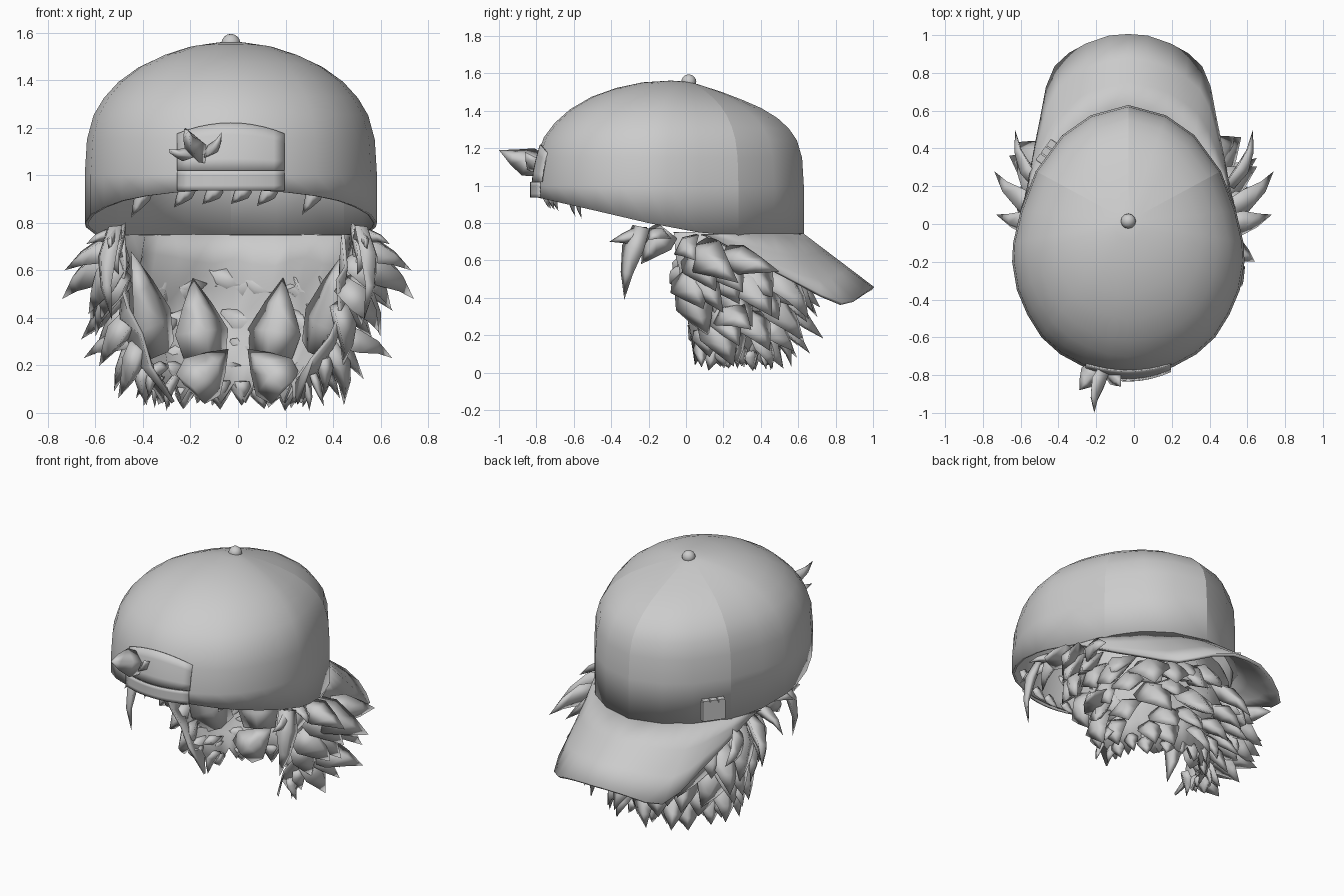
import bpy, bmesh, math, random
from mathutils import Vector, Matrix

random.seed(4)
cube = bpy.data.objects.get("Cube")
if cube:
    bpy.data.objects.remove(cube)

CX, APEX_Y = -0.03, 0.015

grey = bpy.data.materials.new("plain_grey")
grey.use_nodes = True
grey.diffuse_color = (0.6, 0.6, 0.6, 1)
grey.node_tree.nodes["Principled BSDF"].inputs["Base Color"].default_value = (0.6, 0.6, 0.6, 1)


def finish(name, bm, thickness=0, offset=-1, angle=None):
    """Turn a bmesh into a smooth object, optionally given thickness."""
    bmesh.ops.recalc_face_normals(bm, faces=bm.faces)
    for f in bm.faces:
        f.smooth = True
    if angle:
        for e in bm.edges:
            if len(e.link_faces) == 2 and e.calc_face_angle() > math.radians(angle):
                e.smooth = False
    me = bpy.data.meshes.new(name)
    bm.to_mesh(me)
    bm.free()
    me.materials.append(grey)
    ob = bpy.data.objects.new(name, me)
    bpy.context.scene.collection.objects.link(ob)
    if thickness:
        mod = ob.modifiers.new("thickness", "SOLIDIFY")
        mod.thickness = thickness
        mod.offset = offset


def grid(bm, rows, closed=False):
    """Skin rows of points with quads."""
    vs = [[bm.verts.new(p) for p in row] for row in rows]
    n = len(rows[0])
    for a, b in zip(vs, vs[1:]):
        for i in range(n if closed else n - 1):
            j = (i + 1) % n
            bm.faces.new((a[i], a[j], b[j], b[i]))
    return vs


def interp(table, x):
    """Linear lookup in rows sorted by their first value."""
    for a, b in zip(table, table[1:]):
        if x <= b[0]:
            t = max(0, (x - a[0]) / (b[0] - a[0]))
            return [p + (q - p) * t for p, q in zip(a[1:], b[1:])]
    return list(table[-1][1:])


def spike(bm, base, tip, width, bend=0.1, normal=None):
    """A flattened, curved lock of hair."""
    base, tip = Vector(base), Vector(tip)
    d = tip - base
    n = Vector(normal) if normal else Vector((base.x - CX, base.y - 0.1, 0.05))
    side = d.cross(n).normalized()
    n = side.cross(d).normalized()
    rings = []
    for t, w in ((0, 0.8), (0.3, 1), (0.65, 0.55)):
        c = base + d * t + n * (bend * d.length * math.sin(math.pi * t))
        rings.append([c + side * width * w / 2, c + n * width * w * 0.25,
                      c - side * width * w / 2, c - n * width * w * 0.2])
    vs = grid(bm, rings, True)
    end = bm.verts.new(tip)
    for i in range(4):
        bm.faces.new((vs[-1][i], vs[-1][(i + 1) % 4], end))
    bm.faces.new(vs[0])


# Cap crown: egg-shaped outline scaled towards the apex
half = [(0, .63), (.2, .575), (.35, .47), (.49, .28), (.57, .07), (.61, -.1),
        (.615, -.2), (.59, -.35), (.535, -.48), (.46, -.6), (.36, -.69),
        (.24, -.755), (.12, -.795), (0, -.81)]
outline = half + [(-x, y) for x, y in half[-2:0:-1]]
rim = [(-.81, .94), (-.5, .87), (-.2, .80), (.1, .745), (.35, .725), (.63, .735)]
levels = [(1, None), (1, 1.0), (.985, 1.15), (.94, 1.25), (.87, 1.32), (.77, 1.385),
          (.63, 1.445), (.47, 1.49), (.3, 1.525), (.12, 1.548)]
rows = []
for s, z in levels:
    row = []
    for x, y in outline:
        dy = y - APEX_Y
        lift = -0.13 * s * (1 - s) * dy / math.hypot(x, dy)
        row.append((CX + x * s, APEX_Y + dy * s, interp(rim, y)[0] if z is None else z + lift))
    rows.append(row)
bm = bmesh.new()
vs = grid(bm, rows, True)
top = bm.verts.new((CX, APEX_Y, 1.557))
count = len(outline)
for i in range(count):
    bm.faces.new((vs[-1][i], vs[-1][(i + 1) % count], top))
for seam in (0, 3, count - 3):
    for a, b in zip(vs, vs[1:]):
        bm.edges.get((a[seam], b[seam])).smooth = False
finish("cap_crown", bm, 0.015)

# Button on the crown
bm = bmesh.new()
bmesh.ops.create_uvsphere(bm, u_segments=12, v_segments=8, radius=0.04,
                          matrix=Matrix.Translation((CX, APEX_Y, 1.555)))
finish("cap_button", bm)

# Brim drooping at the back, lower at its sides
inner = [(0, .62), (.1, .592), (.2, .565), (.28, .51), (.35, .46), (.41, .38),
         (.45, .32), (.5, .24), (.56, .08)]
outer = [(0, 1, .45), (.1, .992, .447), (.22, .95, .42), (.31, .9, .385), (.385, .83, .368),
         (.43, .72, .413), (.455, .58, .487), (.49, .4, .58), (.54, .12, .73)]
rows = []
for k in range(4):
    t = k / 3
    pts = []
    for (x, y), (ox, oy, oz) in zip(inner, outer):
        pts.append((x + (ox - x) * t, y + (oy - y) * t, .738 + (oz - .738) * t))
    rows.append([(CX - x, y, z) for x, y, z in pts[:0:-1]] + [(CX + x, y, z) for x, y, z in pts])
bm = bmesh.new()
grid(bm, rows)
finish("cap_brim", bm, 0.02, 0)


# Arched front opening and the strap under it
def front_plate(name, low, high, y0, arch):
    rows = []
    for k in range(5):
        row = []
        for i in range(-5, 6):
            dx = i * 0.045
            z = low + (high - arch * dx * dx - low) * k / 4
            up = max(0, z - 1.02)
            row.append((CX + dx, y0 + dx * dx + .1 * up + .6 * up * up, z))
        rows.append(row)
    bm = bmesh.new()
    grid(bm, rows)
    finish(name, bm, 0.008, 0)


front_plate("front_opening", 1.02, 1.22, -.821, 0.9)
front_plate("front_strap", .937, 1.02, -.83, 0)

# Small tag on the back right of the cap
bm = bmesh.new()
turn = Matrix.Translation((-.462, .382, .82)) @ Matrix.Rotation(math.atan2(.8, .59), 4, 'Z')
bmesh.ops.create_cube(bm, size=1, matrix=turn @ Matrix.Diagonal((.14, .035, .12, 1)))
for k in (-1, 0, 1):
    bmesh.ops.create_cube(bm, size=1, matrix=turn @ Matrix.Translation((k * .047, 0, .062))
                          @ Matrix.Diagonal((.04, .045, .02, 1)))
finish("side_tag", bm, angle=30)

# Hair shell wrapping the back of the head: height, half width, centre y, depth
shell = [(.05, .28, .15, .28), (.22, .39, .14, .35), (.4, .46, .12, .41),
         (.6, .5, .1, .43), (.76, .5, .08, .43)]


def hair_point(phi, z):
    rx, yc, ry = interp(shell, z)
    return Vector((CX + .01 + rx * math.cos(phi), yc + ry * math.sin(phi), z))


def under_brim(p, gap):
    """Keep a point below the underside of the brim."""
    if abs(p.x - CX) < .55:
        start = .12 + .5 * max(0, .5 - abs(p.x - CX))
        p.z = min(p.z, .72 - gap - .53 * max(0, p.y - start))
    return p


bm = bmesh.new()
rows = []
for k, z in enumerate((.75, .64, .53, .42, .31, .2, .07)):
    row = []
    for i in range(23):
        p = hair_point(math.radians(-20 + 10 * i), z)
        ripple = 1 + random.uniform(-.07, .05) * (k > 0)
        jag = (.05 if i % 2 else -.03) if k == 6 else random.uniform(-.03, .03) * (k > 0)
        row.append((p.x * ripple, p.y * ripple, z + jag))
    rows.append(row)
grid(bm, rows)
finish("hair_shell", bm, 0.015, -1)

# Overlapping rows of locks: height, count, outward, downward, backward, length
bm = bmesh.new()
for z, n, out, down, back, length in [(.7, 11, .4, .6, .35, .29), (.56, 11, .35, .7, .35, .3),
                                      (.43, 11, .35, .7, .35, .28), (.31, 10, .35, .7, .3, .25),
                                      (.21, 9, .25, .8, .15, .2), (.13, 12, .1, 1, .05, .12)]:
    for i in range(n):
        phi = math.radians(-16 + 212 * (i + random.uniform(.15, .85)) / n)
        base = hair_point(phi, z + random.uniform(-.04, .04))
        base.x, base.y = base.x * .96, base.y * .96
        base = under_brim(base, .08)
        flow = Vector((math.cos(phi) * out, math.sin(phi) * out + back, -down))
        flow.x += random.uniform(-.3, .3)
        tip = under_brim(base + flow.normalized() * length * random.uniform(.75, 1.2), .04)
        tip.z = max(tip.z, .004 + random.random() * .03)
        spike(bm, base, tip, length * random.uniform(.7, .95), random.uniform(-.04, .1))
finish("hair_locks", bm)

# Larger side locks, temple locks and inner shards, mirrored
sides = [((.48, .06, .66), (.74, .28, .48), .22), ((.49, 0, .7), (.73, .05, .6), .17),
         ((.5, .2, .62), (.63, .5, .54), .17), ((.4, .2, .32), (.65, .35, .23), .2),
         ((.5, -.12, .74), (.64, -.2, .71), .13), ((.31, .2, .2), (.43, .25, .06), .14),
         ((.26, .15, .15), (.3, .12, .01), .11), ((.47, .05, .55), (.6, .2, .32), .19),
         ((.52, -.24, .78), (.53, -.33, .39), .14), ((.5, -.2, .74), (.53, -.41, .7), .1),
         ((.5, -.1, .76), (.5, -.24, .58), .18)]
shards = [((.14, .42, .24), (.19, .45, .57), .24), ((.33, .28, .26), (.45, .1, .68), .24),
          ((.2, .33, .1), (.04, .4, .27), .22)]
bm = bmesh.new()
for sign in (-1, 1):
    for base, tip, w in sides:
        spike(bm, (base[0] * sign, *base[1:]), (tip[0] * sign, *tip[1:]), w)
    for base, tip, w in shards:
        spike(bm, (base[0] * sign, *base[1:]), (tip[0] * sign, *tip[1:]), w, .02, (-sign * base[0], -.4, .1))
finish("side_locks", bm)

# Tuft through the front opening and wisps under the front rim
bm = bmesh.new()
for base, tip, w, normal in [((-.16, -.78, 1.11), (-.21, -1, 1.19), .17, (1, .2, .3)),
                             ((-.2, -.77, 1.09), (-.29, -.88, 1.11), .13, (.3, .2, 1)),
                             ((-.13, -.78, 1.09), (-.07, -.86, 1.18), .11, (-1, 0, 1))]:
    spike(bm, base, tip, w, -.1, normal)
for x in (-.38, -.2, -.08, .04, .15, .34):
    y = -.75 + 1.2 * x * x
    spike(bm, (x, y, .95), (x - .07, y + .02, .88 - .4 * x * x), .07, .05, (0, -1, .1))
finish("front_tuft", bm)
